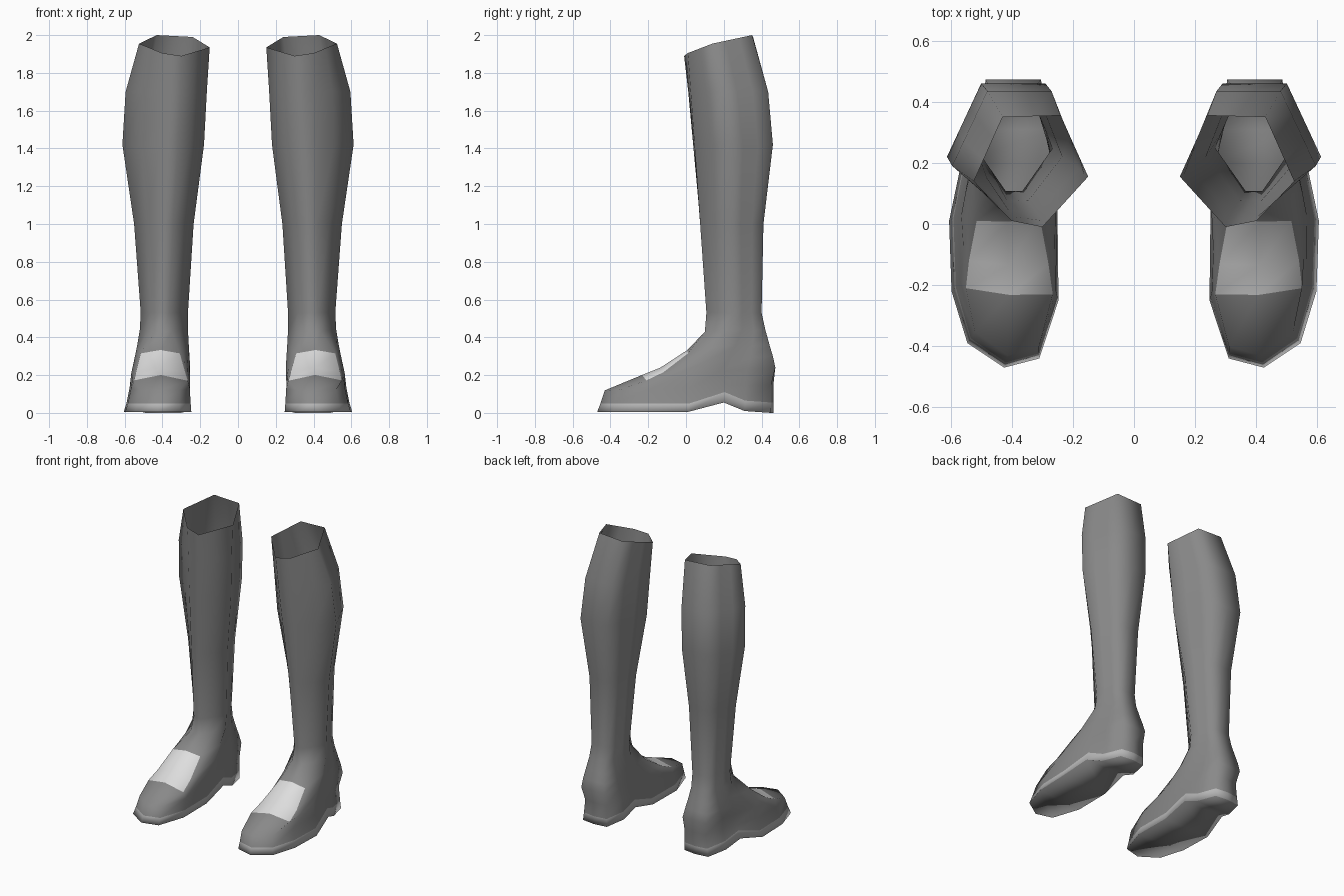
import bpy
import bmesh
import math

if "Cube" in bpy.data.objects:
    bpy.data.objects.remove(bpy.data.objects["Cube"])


def material(name, value):
    m = bpy.data.materials.new(name)
    m.diffuse_color = (value, value, value, 1)
    m.use_nodes = True
    m.node_tree.nodes["Principled BSDF"].inputs["Base Color"].default_value = m.diffuse_color
    return m


MATS = [material("dark grey leather", 0.25),
        material("sole edge grey", 0.47),
        material("pale instep grey", 0.73)]

# Sole outline (x, y, z), starting at the inner toe, running to the outer side
SOLE = [(.31, -.44, .005), (.425, -.47, .005), (.545, -.39, .005), (.597, -.22, .005),
        (.605, .01, .005), (.565, .2, .055), (.53, .31, .01), (.488, .45, 0),
        (.395, .462, 0), (.302, .45, 0), (.265, .31, .01), (.255, .2, .055),
        (.25, .01, .005), (.247, -.25, .005)]

# Foot rings: six corners (front in, front out, outer, back out, back in, inner) + crown height
FOOT = [
    ([(.266, -.23, .17), (.55, -.21, .172), (.565, .03, .21),
      (.485, .473, .24), (.305, .473, .24), (.253, .05, .21)], .03),
    ([(.28, -.13, .215), (.54, -.12, .215), (.552, .10, .27),
      (.48, .46, .30), (.315, .46, .30), (.255, .11, .27)], .025),
    ([(.308, .02, .315), (.515, .01, .315), (.535, .17, .35),
      (.472, .442, .36), (.325, .442, .36), (.26, .17, .35)], .018),
    ([(.35, .10, .43), (.44, .10, .43), (.52, .235, .44),
      (.46, .42, .44), (.335, .42, .44), (.265, .24, .44)], 0),
]

# Level shaft rings: height, then the same six corners in plan
SHAFT = [
    (.53, [(.365, .108), (.42, .108), (.515, .245), (.455, .40), (.33, .40), (.265, .25)]),
    (1.0, [(.345, .078), (.415, .075), (.55, .23), (.465, .41), (.31, .41), (.235, .22)]),
    (1.42, [(.32, .038), (.41, .045), (.612, .22), (.50, .46), (.29, .46), (.18, .18)]),
    (1.7, [(.305, .012), (.405, .025), (.595, .19), (.48, .435), (.27, .435), (.165, .165)]),
]
TOP = [(.30, -.01, 1.89), (.40, .01, 1.905), (.524, .14, 1.955),
       (.43, .35, 2.0), (.24, .355, 1.99), (.15, .155, 1.935)]
SPLITS = (2, 2, 3, 2, 3, 2)


def ring(corners, crown=0):
    """Split the six-sided ring into 14 points, raising the front middle."""
    pts = []
    for i, n in enumerate(SPLITS):
        a, b = corners[i], corners[(i + 1) % 6]
        for k in range(n):
            pts.append([p + (q - p) * k / n for p, q in zip(a, b)])
    pts[1][2] += crown
    pts[1][1] -= crown * .4
    return pts


def welt(sx, sy, height):
    """Draw the sole outline inward and lift it by a height rule."""
    return [(.32 + (x - .32) * (1 - sx), .475 + (y - .475) * (1 - sy), height(y, z))
            for x, y, z in SOLE]


rings = [SOLE,
         welt(.05, .018, lambda y, z: z + .045 + .01 * (y > .1)),
         welt(.11, .042, lambda y, z: .12 + .03 * (y + .44) / .9 + .15 * max(z - .01, 0))]
rings += [ring(c, h) for c, h in FOOT]
rings += [ring([(x, y, z) for x, y in c]) for z, c in SHAFT]
rings.append(ring(TOP))


def boot(name, side):
    bm = bmesh.new()
    loops = [[bm.verts.new((side * x, y, z)) for x, y, z in r] for r in rings]

    def face(verts, mat):
        f = bm.faces.new(verts if side > 0 else verts[::-1])
        f.material_index = mat
        f.smooth = True

    # Walls: sole edge on the lowest band, pale panel on the instep
    n = len(SOLE)
    for i in range(len(loops) - 1):
        lo, up = loops[i], loops[i + 1]
        for j in range(n):
            k = (j + 1) % n
            mat = 1 if i == 0 else 2 if i in (3, 4) and j < 2 else 0
            face([lo[j], lo[k], up[k], up[j]], mat)

    # Underside: strips across the foot so the arch folds cleanly
    for strip in ((0, 2, 1), (0, 13, 3, 2), (13, 12, 4, 3), (12, 11, 5, 4),
                  (11, 10, 6, 5), (10, 9, 7, 6), (9, 8, 7)):
        face([loops[0][j] for j in strip], 0)

    me = bpy.data.meshes.new(name)
    bm.to_mesh(me)
    bm.free()
    for m in MATS:
        me.materials.append(m)
    ob = bpy.data.objects.new(name, me)
    bpy.context.collection.objects.link(ob)
    bpy.ops.object.select_all(action='DESELECT')
    ob.select_set(True)
    bpy.context.view_layer.objects.active = ob
    bpy.ops.object.shade_smooth_by_angle(angle=math.radians(150))


boot("right_boot", 1)
boot("left_boot", -1)
